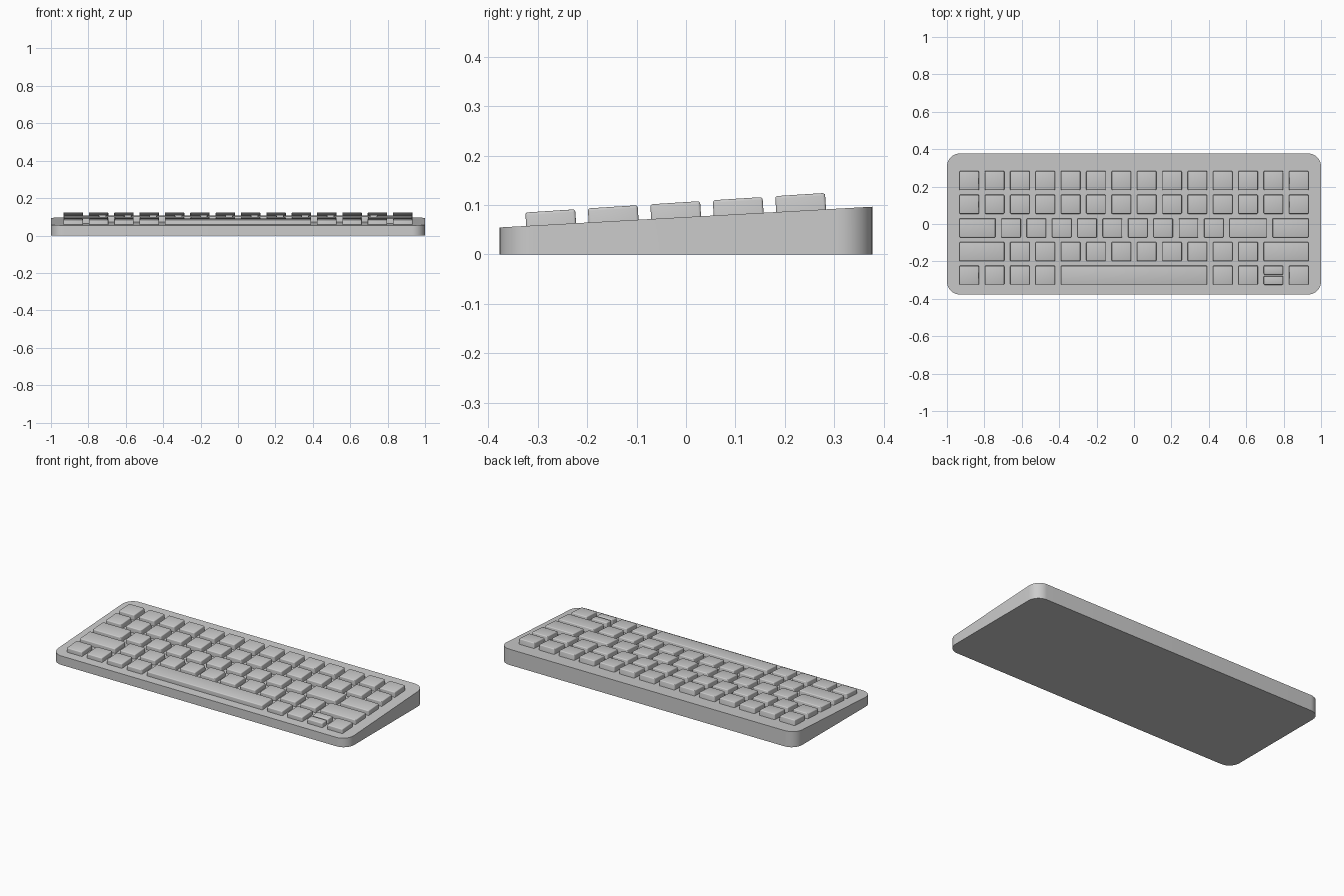
import bpy, bmesh, math
from mathutils import Matrix

if "Cube" in bpy.data.objects:
    bpy.data.objects.remove(bpy.data.objects["Cube"])

HALF_X, HALF_Y, RADIUS = 1.0, 0.377, 0.07
GAP, LEFT = 0.0315, -0.933
UNIT = (2 * 0.933 + GAP) / 14
DEPTH, PITCH_Y, FRONT_Y = 0.101, 0.1264, -0.2747
TILT = math.atan(0.0635)


def add_object(name, bm):
    bmesh.ops.recalc_face_normals(bm, faces=bm.faces)
    mesh = bpy.data.meshes.new(name)
    bm.to_mesh(mesh)
    bm.free()
    ob = bpy.data.objects.new(name, mesh)
    bpy.context.collection.objects.link(ob)
    bpy.ops.object.select_all(action='DESELECT')
    ob.select_set(True)
    bpy.context.view_layer.objects.active = ob
    bpy.ops.object.shade_smooth_by_angle(angle=math.radians(35))
    return ob


def case_top(y):
    return 0.0755 + y * 0.0555


def key_top(y):
    return 0.1045 + (y + 0.022) * 0.0655


# Wedge-shaped case with rounded corners
bm = bmesh.new()
outline = []
for i, (sx, sy) in enumerate([(1, 1), (-1, 1), (-1, -1), (1, -1)]):
    for k in range(13):
        a = math.radians(90 * i + 7.5 * k)
        outline.append((sx * (HALF_X - RADIUS) + RADIUS * math.cos(a),
                        sy * (HALF_Y - RADIUS) + RADIUS * math.sin(a)))
bottom = [bm.verts.new((x, y, 0)) for x, y in outline]
top = [bm.verts.new((x, y, case_top(y))) for x, y in outline]
bm.faces.new(bottom[::-1])
bm.faces.new(top)
for i in range(len(outline)):
    j = (i + 1) % len(outline)
    bm.faces.new((bottom[i], bottom[j], top[j], top[i]))
add_object("case", bm)


def add_key(name, x, y, width, depth):
    """Tilted keycap with softened sides and top, sunk a little into the case."""
    height = 0.04
    bm = bmesh.new()
    bmesh.ops.create_cube(bm, size=1, matrix=Matrix.Translation((0, 0, -height / 2))
                          @ Matrix.Diagonal((width, depth, height, 1)))
    edges = [e for e in bm.edges if max(v.co.z for v in e.verts) > -0.001]
    bmesh.ops.bevel(bm, geom=edges, offset=0.005, segments=3, profile=0.5,
                    affect='EDGES', clamp_overlap=True)
    ob = add_object(name, bm)
    ob.location = (x, y, key_top(y))
    ob.rotation_euler = (TILT, 0, 0)


# Key widths in units, front row first; 0 marks the split pair of half keys
rows = [
    [1] * 4 + [6, 1, 1, 0, 1],
    [2] + [1] * 10 + [2],
    [1.65] + [1] * 9 + [1.7, 1.65],
    [1] * 14,
    [1] * 14,
]
for r, widths in enumerate(rows):
    y = FRONT_Y + r * PITCH_Y
    start = LEFT
    for c, units in enumerate(widths):
        span = (units or 1) * UNIT
        width = span - GAP
        x = start + width / 2
        name = f"key_row{r + 1}_{c + 1}"
        if units == 0:
            half = 0.046
            for side, label in ((-1, "lower"), (1, "upper")):
                add_key(f"{name}_{label}", x, y + side * (DEPTH - half) / 2, width, half)
        else:
            add_key("space_bar" if units == 6 else name, x, y, width, DEPTH)
        start += span
